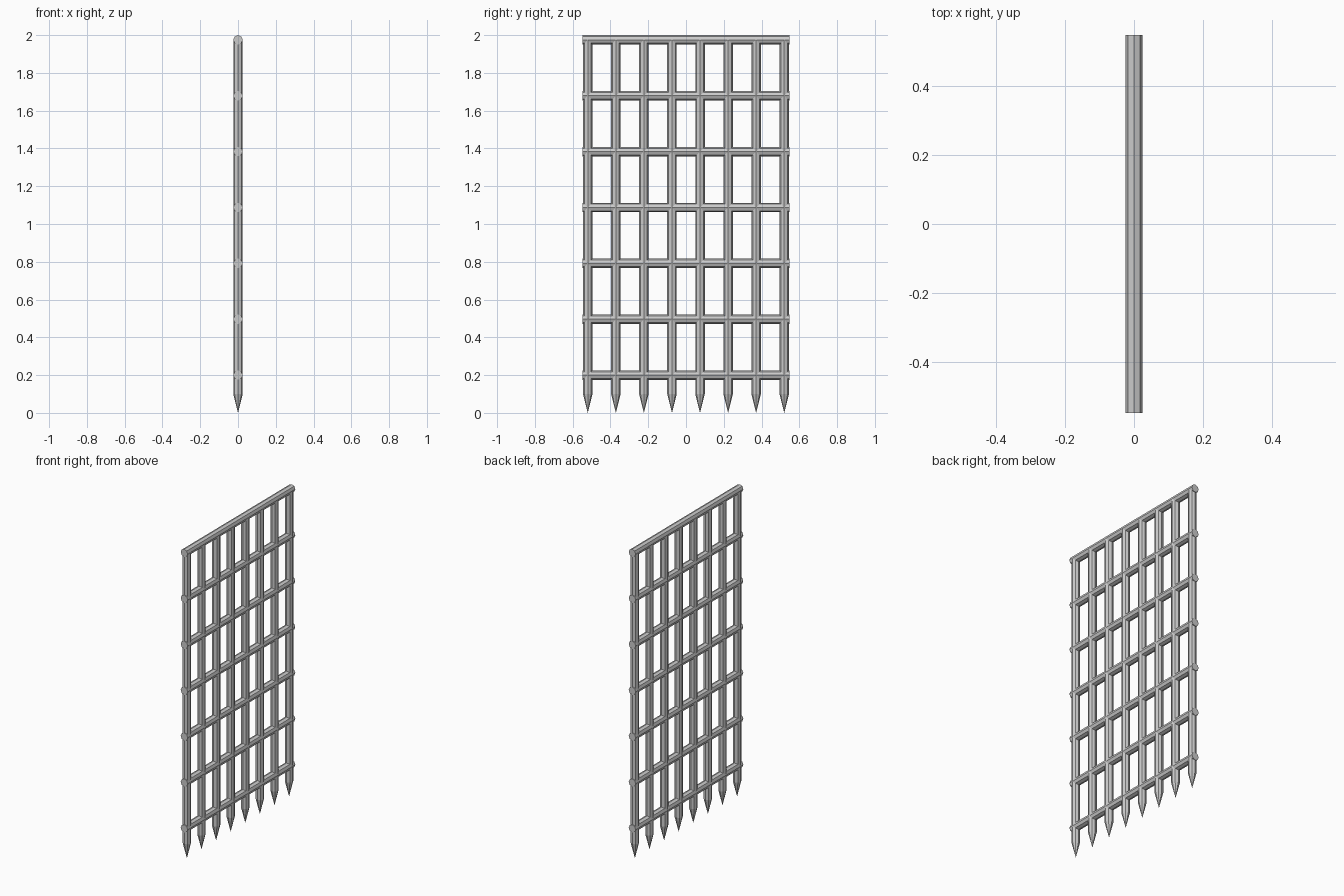
import bpy, math

if "Cube" in bpy.data.objects:
    bpy.data.objects.remove(bpy.data.objects["Cube"])

R = 0.025
BAR_Y = [-0.52 + i * 1.04 / 7 for i in range(8)]
RAIL_Z = [0.2 + i * 1.775 / 6 for i in range(7)]

def rod(name, loc, length, rot=(0, 0, 0)):
    bpy.ops.mesh.primitive_cylinder_add(vertices=8, radius=R, depth=length,
                                        location=loc, rotation=rot)
    bpy.context.object.name = name

# upright bars with pointed lower ends
for y in BAR_Y:
    rod("upright_bar", (0, y, (0.1 + 1.975) / 2), 1.875)
    bpy.ops.mesh.primitive_cone_add(vertices=8, radius1=R, radius2=0, depth=0.1,
                                    location=(0, y, 0.05), rotation=(math.pi, 0, 0))
    bpy.context.object.name = "spike"

# horizontal rails
for z in RAIL_Z:
    rod("cross_rail", (0, 0, z), 1.095, (math.pi / 2, 0, 0))
